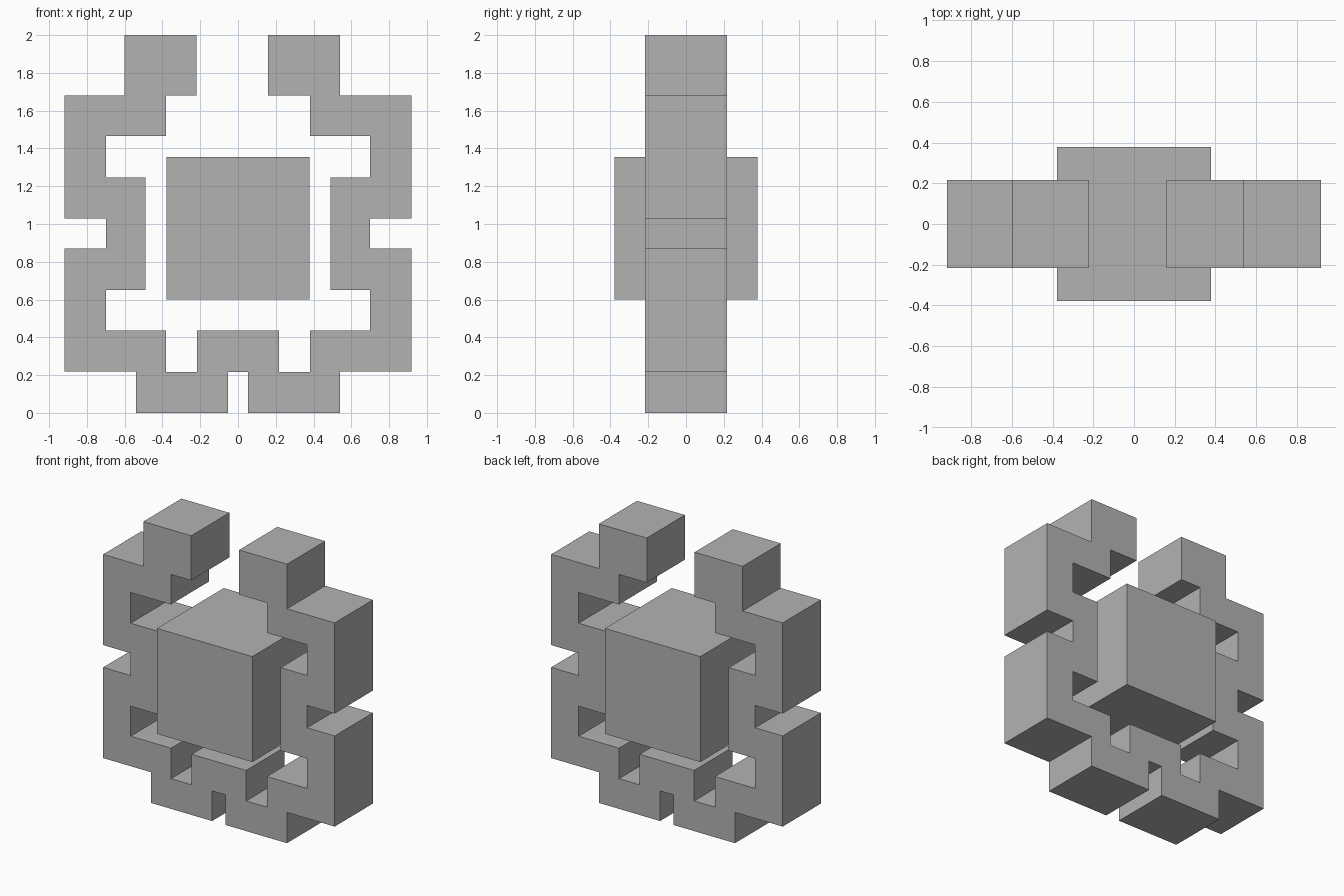
import bpy
import bmesh

default_cube = bpy.data.objects.get("Cube")
if default_cube:
    bpy.data.objects.remove(default_cube, do_unlink=True)

grey = bpy.data.materials.new("plain grey")
grey.use_nodes = True
grey_value = (0.45, 0.45, 0.45, 1)
grey.diffuse_color = grey_value
grey.node_tree.nodes["Principled BSDF"].inputs["Base Color"].default_value = grey_value


def extrude_outline(name, outline, half_depth):
    """Extrude a closed front outline of (x, z) points evenly along y."""
    bm = bmesh.new()
    face = bm.faces.new([bm.verts.new((x, -half_depth, z)) for x, z in outline])
    result = bmesh.ops.extrude_face_region(bm, geom=[face], use_keep_orig=True)
    back = [v for v in result["geom"] if isinstance(v, bmesh.types.BMVert)]
    bmesh.ops.translate(bm, verts=back, vec=(0, 2 * half_depth, 0))
    bmesh.ops.recalc_face_normals(bm, faces=bm.faces)
    mesh = bpy.data.meshes.new(name)
    bm.to_mesh(mesh)
    bm.free()
    mesh.materials.append(grey)
    obj = bpy.data.objects.new(name, mesh)
    bpy.context.collection.objects.link(obj)
    return obj


def half_frame(post_shift):
    """Stepped half outline, from the bottom notch round to the inner bump."""
    post_out, post_in = 0.54 + post_shift, 0.16 + post_shift
    return [
        # foot and outer wall
        (0.054, 0.216), (0.054, 0), (0.54, 0), (0.54, 0.22),
        (0.918, 0.22), (0.918, 0.87), (0.70, 0.87), (0.70, 1.03),
        (0.918, 1.03), (0.918, 1.68),
        # top post
        (post_out, 1.68), (post_out, 2), (post_in, 2), (post_in, 1.68),
        # inner wall
        (0.38, 1.68), (0.38, 1.465), (0.70, 1.465), (0.70, 1.245),
        (0.49, 1.245), (0.49, 0.65), (0.70, 0.65), (0.70, 0.435),
        # slot and centre bump
        (0.38, 0.435), (0.38, 0.216), (0.216, 0.216), (0.216, 0.435),
    ]


# Stepped frame: the right half mirrors the left, with its post set further out
left_half = half_frame(0)
right_half = [(-x, z) for x, z in reversed(half_frame(0.06))]
extrude_outline("stepped_frame", left_half + right_half, 0.216)

# Floating core cube
core = 0.378
extrude_outline("core_cube", [(-core, 0.6), (core, 0.6), (core, 1.356), (-core, 1.356)], core)
